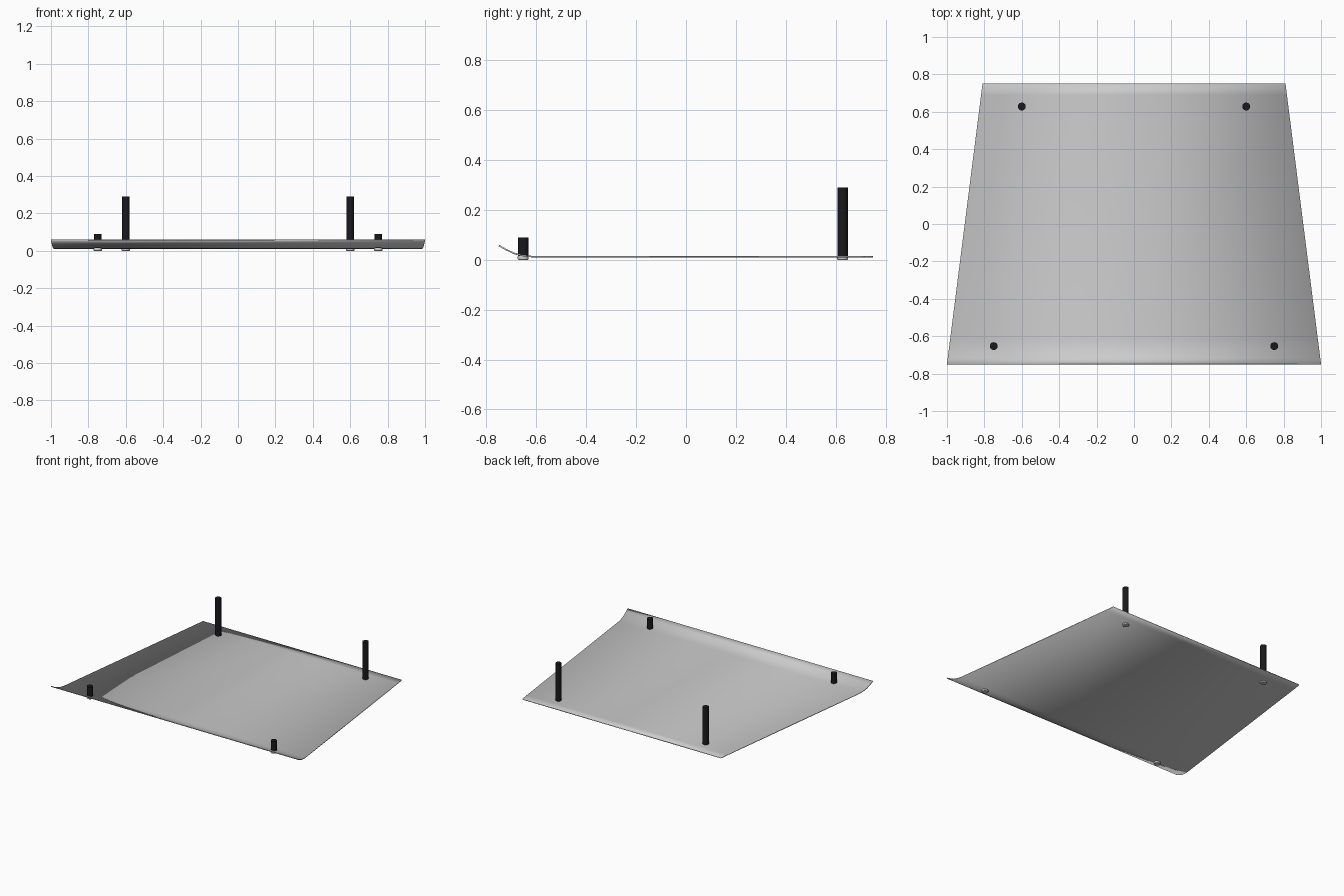
import bpy, bmesh

if "Cube" in bpy.data.objects:
    bpy.data.objects.remove(bpy.data.objects["Cube"])

black = bpy.data.materials.new("black_rod")
black.diffuse_color = (0.01, 0.01, 0.012, 1)
black.use_nodes = True
black.node_tree.nodes["Principled BSDF"].inputs["Base Color"].default_value = black.diffuse_color


def half_width(y):
    # straight taper from the wide front to the narrow back
    return 0.905 - y * 0.19 / 1.5


# Splitter plate: side profile (y, z) swept across the tapered width
profile = [(-0.75, 0.057), (-0.72, 0.040), (-0.69, 0.026), (-0.67, 0.020),
           (-0.65, 0.016), (-0.62, 0.013), (0.69, 0.013), (0.75, 0.013)]
bm = bmesh.new()
rows = [[bm.verts.new((s * half_width(y), y, z)) for s in (-1, 0, 1)] for y, z in profile]
for a, b in zip(rows, rows[1:]):
    for i in range(2):
        bm.faces.new((a[i], a[i + 1], b[i + 1], b[i]))
mesh = bpy.data.meshes.new("splitter_plate")
bm.to_mesh(mesh)
bm.free()
plate = bpy.data.objects.new("splitter_plate", mesh)
bpy.context.collection.objects.link(plate)
mesh.polygons.foreach_set("use_smooth", [True] * len(mesh.polygons))
solid = plate.modifiers.new("thickness", "SOLIDIFY")
solid.thickness = 0.006
solid.offset = 0


def cylinder(name, x, y, z0, z1, radius, material=None):
    bpy.ops.mesh.primitive_cylinder_add(vertices=24, radius=radius, depth=z1 - z0,
                                        location=(x, y, (z0 + z1) / 2))
    obj = bpy.context.object
    obj.name = name
    bpy.ops.object.shade_smooth_by_angle()
    if material:
        obj.data.materials.append(material)
    return obj


# Support rods with bolt heads under the plate, mirrored left and right
for place, x, y, top, under in (("front", 0.75, -0.653, 0.09, 0.016),
                                ("back", 0.60, 0.628, 0.29, 0.013)):
    for side, s in (("left", -1), ("right", 1)):
        cylinder(f"{place}_{side}_rod", s * x, y, 0.012, top, 0.021, black)
        head = cylinder(f"{place}_{side}_bolt_head", s * x, y, 0, under, 0.022)
        bevel = head.modifiers.new("rounded_edge", "BEVEL")
        bevel.width = 0.003
        bevel.segments = 2
